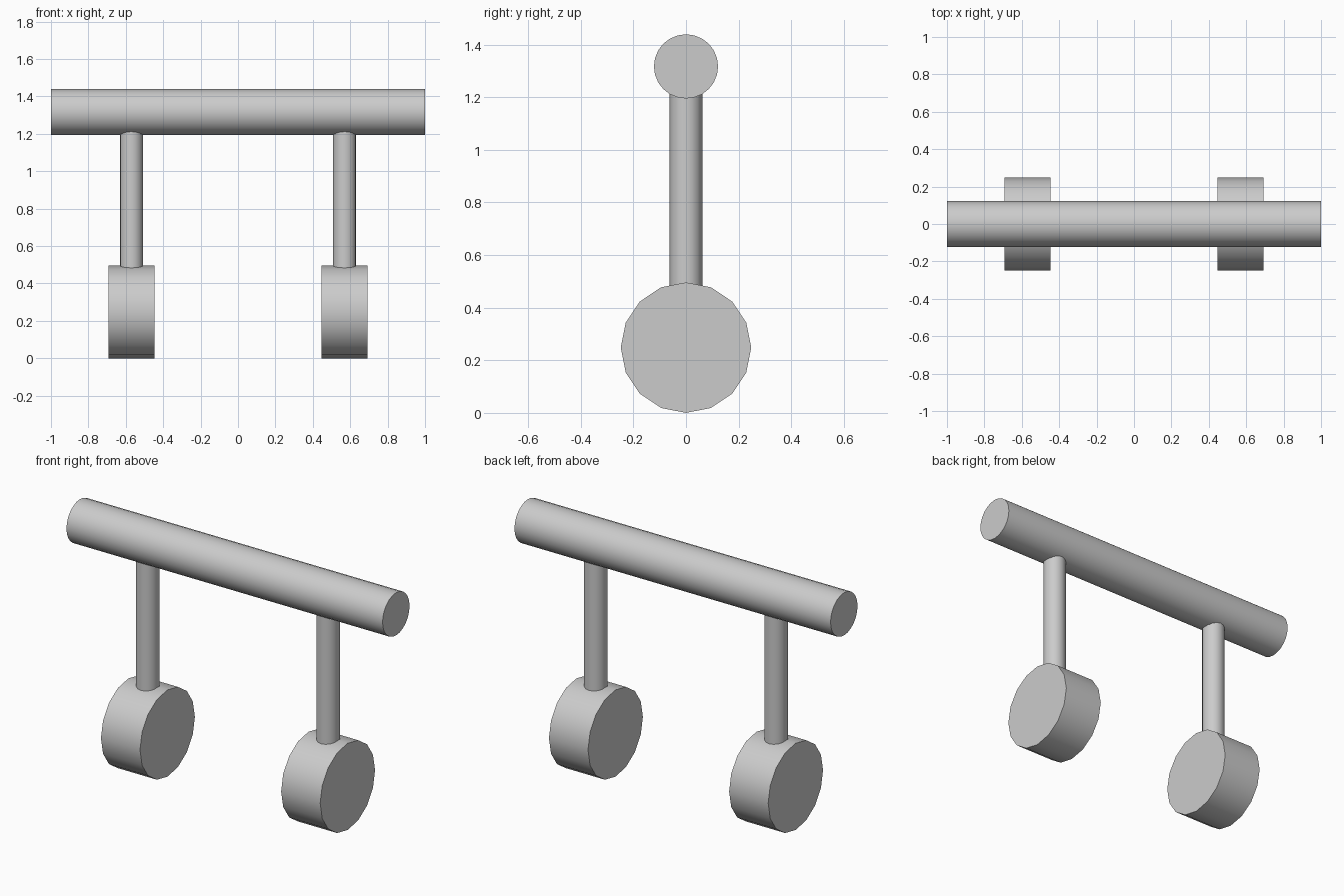
import bpy
import math

if "Cube" in bpy.data.objects:
    bpy.data.objects.remove(bpy.data.objects["Cube"])


def cylinder(name, radius, length, location, sides, along_x=False):
    rot = (0, math.pi / 2, 0) if along_x else (0, 0, 0)
    bpy.ops.mesh.primitive_cylinder_add(
        vertices=sides, radius=radius, depth=length,
        location=location, rotation=rot)
    obj = bpy.context.object
    obj.name = name
    bpy.ops.object.transform_apply(location=False, rotation=True, scale=True)
    bpy.ops.object.shade_smooth_by_angle(angle=math.radians(40))
    return obj


BAR_Z, WHEEL_R, STRUT_X = 1.317, 0.248, 0.57

# Long horizontal bar
cylinder("bar", 0.122, 2.0, (0, 0, BAR_Z), 24, along_x=True)

# Strut and wheel on each side; struts sink slightly into bar and wheel
strut_low, strut_high = 0.46, 1.23
for side, s in (("left", -1), ("right", 1)):
    x = s * STRUT_X
    cylinder(f"{side}_strut", 0.062, strut_high - strut_low,
             (x, 0, (strut_low + strut_high) / 2), 16)
    cylinder(f"{side}_wheel", WHEEL_R, 0.247, (x, 0, WHEEL_R), 16, along_x=True)
